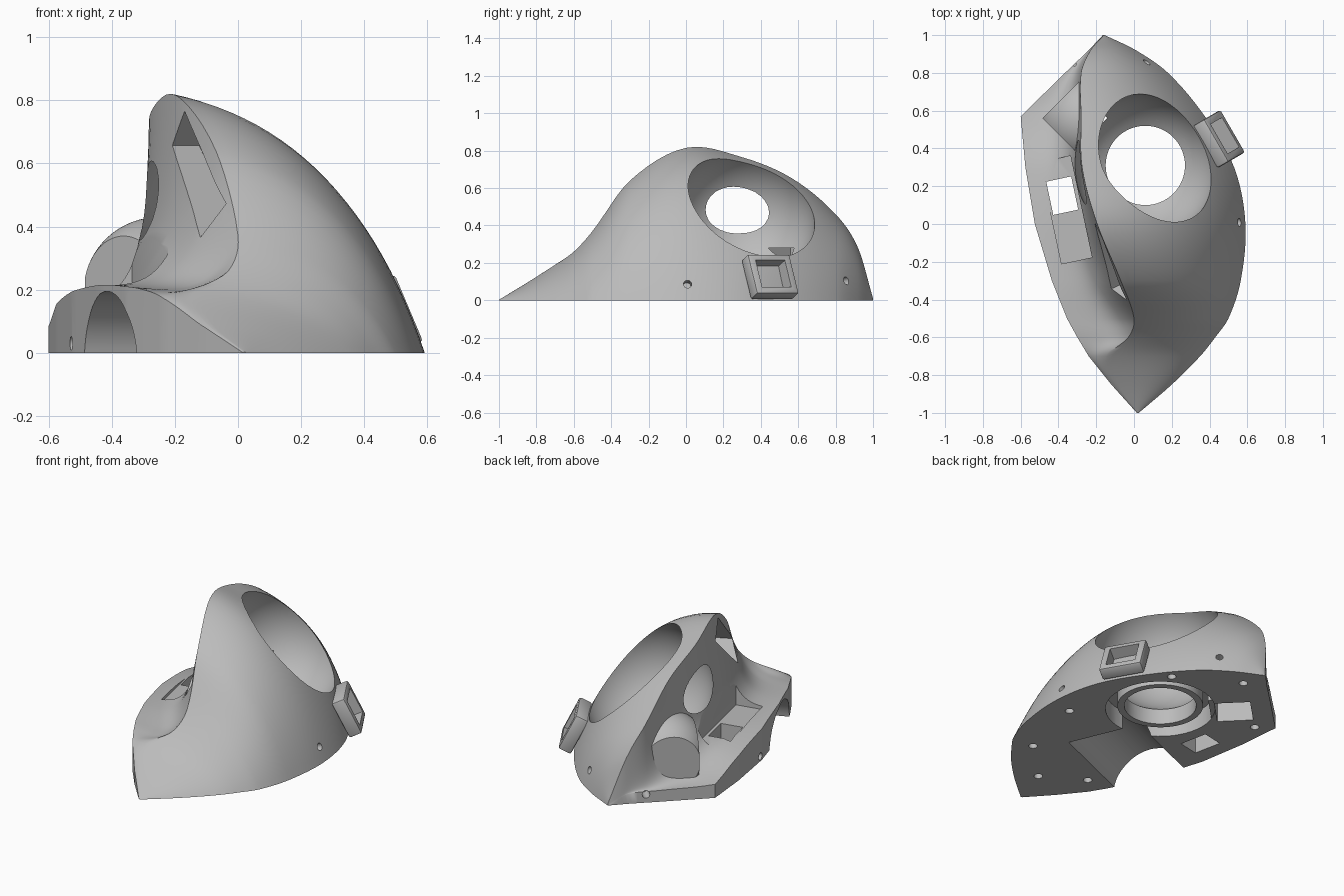
import bpy, bmesh, math
from mathutils import Vector, Matrix

cube = bpy.data.objects.get("Cube")
if cube:
    bpy.data.objects.remove(cube, do_unlink=True)

grey = bpy.data.materials.new("plain grey")
grey.use_nodes = True
tone = (0.5, 0.5, 0.5, 1)
grey.diffuse_color = tone
grey.node_tree.nodes["Principled BSDF"].inputs["Base Color"].default_value = tone


def make_object(name, bm):
    bmesh.ops.recalc_face_normals(bm, faces=bm.faces)
    mesh = bpy.data.meshes.new(name)
    bm.to_mesh(mesh)
    bm.free()
    mesh.materials.append(grey)
    obj = bpy.data.objects.new(name, mesh)
    bpy.context.collection.objects.link(obj)
    return obj


def box(name, centre, size, rotation=Matrix()):
    bm = bmesh.new()
    matrix = Matrix.Translation(centre) @ rotation @ Matrix.Diagonal((*size, 1))
    bmesh.ops.create_cube(bm, size=1, matrix=matrix)
    return make_object(name, bm)


def cylinder(name, centre, axis, radius, length, sides=48):
    bm = bmesh.new()
    turn = Vector(axis).to_track_quat("Z", "Y").to_matrix().to_4x4()
    bmesh.ops.create_cone(bm, cap_ends=True, segments=sides, radius1=radius, radius2=radius,
                          depth=length, matrix=Matrix.Translation(centre) @ turn)
    return make_object(name, bm)


def ball(name, centre, radius):
    bm = bmesh.new()
    bmesh.ops.create_uvsphere(bm, u_segments=72, v_segments=48, radius=radius,
                              matrix=Matrix.Translation(centre))
    return make_object(name, bm)


def cut(target, cutter, operation="DIFFERENCE"):
    cutter.hide_render = True
    mod = target.modifiers.new("cut", "BOOLEAN")
    mod.operation = operation
    mod.solver = "EXACT"
    mod.object = cutter
    bpy.context.view_layer.objects.active = target
    bpy.ops.object.modifier_apply(modifier=mod.name)
    bpy.data.objects.remove(cutter, do_unlink=True)


def smooth(obj, degrees=32):
    bpy.ops.object.select_all(action="DESELECT")
    obj.select_set(True)
    bpy.context.view_layer.objects.active = obj
    bpy.ops.object.shade_smooth_by_angle(angle=math.radians(degrees))


# Section stations: y, wall x, wall top z, scoop x, scoop z, ridge x, ridge z, right edge x
stations = [
    (-1, .015, .001, .018, .002, .02, .003, .025),
    (-.85, -.12, .09, -.11, .092, -.1, .094, .2),
    (-.7, -.24, .175, -.2, .185, -.14, .19, .35),
    (-.6, -.3, .2, -.12, .19, -.03, .26, .43),
    (-.5, -.355, .21, -.09, .19, 0, .37, .5),
    (-.3, -.435, .215, -.15, .21, -.07, .64, .565),
    (0, -.525, .195, -.225, .23, -.195, .815, .59),
    (.3, -.575, .155, -.285, .19, -.275, .765, .53),
    (.57, -.6, .085, -.29, .1, -.28, .65, .375),
    (.8, -.365, .07, -.285, .07, -.28, .46, .18),
    (.92, -.24, .06, -.235, .07, -.23, .28, .01),
    (1, -.165, .001, -.163, .002, -.16, .01, -.155),
]


def slope(i, k):
    a, b = stations[max(i - 1, 0)], stations[min(i + 1, len(stations) - 1)]
    return (b[k] - a[k]) / (b[0] - a[0])


def blend(i, t, k):
    a, b = stations[i], stations[i + 1]
    if k < 2:
        return a[k] + (b[k] - a[k]) * t
    h = b[0] - a[0]
    s = t * t * (3 - 2 * t)
    return (a[k] * (1 - s) + b[k] * s + h * slope(i, k) * t * (1 - t) ** 2
            - h * slope(i + 1, k) * t * t * (1 - t))


def bezier(points, t):
    while len(points) > 1:
        points = [a.lerp(b, t) for a, b in zip(points, points[1:])]
    return points[0]


def section(i, t):
    y, xl, zl, xm, zm, xc, zc, xr = [blend(i, t, k) for k in range(8)]
    wall, scoop, ridge = Vector((xl, y, zl)), Vector((xm, y, zm)), Vector((xc, y, zc))
    shoulder = Vector((xc + (xr - xc) * .7, y, zc * .86))
    edge = Vector((xr, y, 0))
    points = [Vector((xl, y, 0))]
    points += [bezier([wall, scoop.lerp(wall, .3), scoop, ridge], j / 20) for j in range(20)]
    points += [bezier([ridge, shoulder, edge], j / 24) for j in range(25)]
    return points


# Body: lofted dome with a thumb scoop on its right
bm = bmesh.new()
steps = 6
loops = [section(i, j / steps) for i in range(len(stations) - 1) for j in range(steps)]
loops.append(section(len(stations) - 2, 1))
rings = [[bm.verts.new(p) for p in loop] for loop in loops]
for a, b in zip(rings, rings[1:]):
    for j in range(len(a)):
        k = (j + 1) % len(a)
        bm.faces.new((a[j], a[k], b[k], b[j]))
bm.faces.new(rings[0])
bm.faces.new(rings[-1])
body = make_object("body", bm)

# Ball cup and its open bottom
cup = Vector((.06, .31, .435))
cup_radius = .38
cut(body, ball("cup_cutter", cup, cup_radius))
cut(body, cylinder("cavity_cutter", (.06, .31, 0), (0, 0, 1), .32, .24))
cut(body, cylinder("drain_cutter", (.06, .31, .1), (0, 0, 1), .21, .4, 64))

# Arched tunnel from the side wall to the cavity
cut(body, cylinder("tunnel_cutter", (-.26, -.285, -.04), (.92, .39, 0), .235, .84))

# Key pocket on the wing, with a through hole at its rear
turn = Matrix.Rotation(math.radians(12), 4, "Z")
cut(body, box("key_cutter", (-.36, .075, .39), (.165, .55, .39), turn))
cut(body, box("key_hole_cutter", (-.38, .15, .2), (.135, .18, .6), turn))

# Slanted key slot in the upper scoop face
long_axis = Vector((.13, -.3, -.27)).normalized()
deep_axis = Vector((.85, .4, 0))
deep_axis = (deep_axis - long_axis * deep_axis.dot(long_axis)).normalized()
side_axis = long_axis.cross(deep_axis)
frame = Matrix((deep_axis, side_axis, long_axis)).transposed().to_4x4()
cut(body, box("slot_cutter", (-.125, -.2, .565), (.2, .14, .46), frame))

# Round-topped square tower behind the wing, hollow from below
diamond = Matrix.Rotation(math.radians(45), 4, "Z")
tower = box("rear_tower", (-.29, .56, .22), (.275, .275, .43), diamond)
cut(tower, ball("tower_round", (-.25, .55, .19), .24), "INTERSECT")
cut(tower, ball("tower_cup_cutter", cup, cup_radius))
for part in (tower, body):
    cut(part, box("tower_hollow", (-.29, .56, 0), (.21, .21, .56), diamond))
smooth(tower)

# Screw holes underneath and on the sides
for x, y in [(.1, -.75), (.35, -.5), (-.15, -.6), (.45, -.05), (-.12, .85), (-.5, .5), (.25, .64)]:
    cut(body, cylinder("screw_cutter", (x, y, 0), (0, 0, 1), .026, .1, 20))
for x, y, z, axis in [(.57, .01, .09, (1, .1, .3)), (.07, .86, .105, (.6, .8, .2)),
                      (-.3, .83, .05, (-.7, .7, 0)), (-.53, .02, .03, (1, .2, 0))]:
    cut(body, cylinder("side_hole_cutter", (x, y, z), axis, .022, .12, 20))
smooth(body)

# Collar below the ball cup
collar = cylinder("cup_collar", (.06, .31, .085), (0, 0, 1), .25, .13, 64)
cut(collar, cylinder("collar_cutter", (.06, .31, .08), (0, 0, 1), .21, .4, 64))
cut(collar, ball("collar_cup_cutter", cup, cup_radius))
smooth(collar)

# Rectangular socket leaning out of the left flank
lean = Matrix.Rotation(math.radians(30), 4, "Z") @ Matrix.Rotation(math.radians(-26), 4, "Y")
middle = Vector((.45, .45, .125))
socket = box("side_socket", middle, (.08, .26, .235), lean)
bevel = socket.modifiers.new("soft corners", "BEVEL")
bevel.width = .012
bevel.segments = 2
bpy.context.view_layer.objects.active = socket
bpy.ops.object.modifier_apply(modifier=bevel.name)
cut(socket, box("socket_cutter", middle, (.3, .18, .16), lean))
cut(socket, box("ground_cutter", (.45, .45, -.2), (1, 1, .4)))
smooth(socket)
